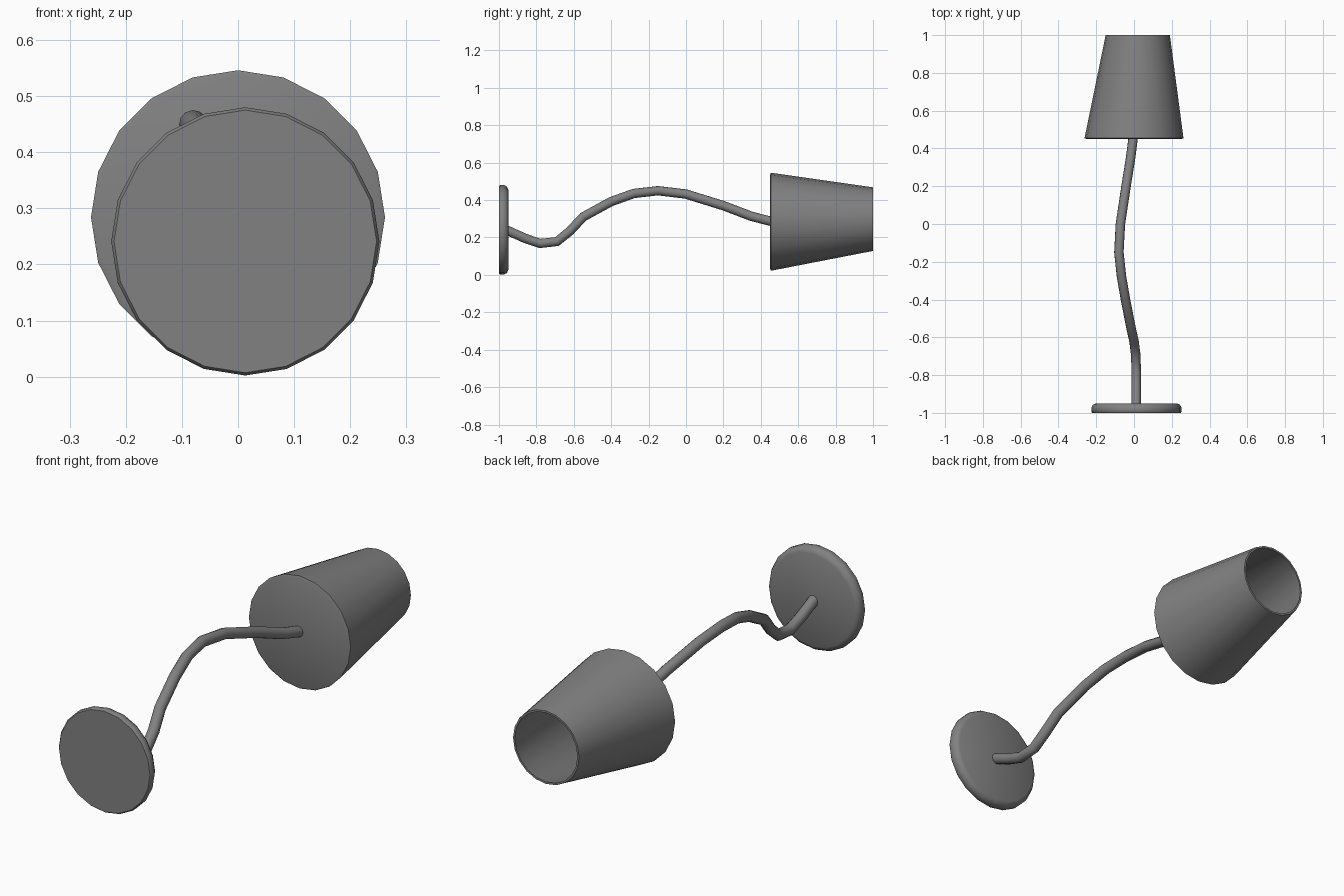
import bpy, bmesh, math

cube = bpy.data.objects.get("Cube")
if cube:
    bpy.data.objects.remove(cube, do_unlink=True)

grey = bpy.data.materials.new("mid_grey")
grey.use_nodes = True
COLOUR = (0.22, 0.22, 0.22, 1)
grey.diffuse_color = COLOUR
grey.node_tree.nodes["Principled BSDF"].inputs["Base Color"].default_value = COLOUR

SIDES = 20


def finish(obj):
    obj.data.materials.append(grey)
    bpy.ops.object.select_all(action="DESELECT")
    bpy.context.view_layer.objects.active = obj
    obj.select_set(True)
    bpy.ops.object.shade_smooth_by_angle(angle=math.radians(50))


def loft(name, sections):
    """Join round sections (y, radius, centre x, centre z) and cap both ends."""
    bm = bmesh.new()
    rings = []
    for y, r, cx, cz in sections:
        turn = [2 * math.pi * i / SIDES for i in range(SIDES)]
        rings.append([bm.verts.new((cx + r * math.cos(a), y, cz + r * math.sin(a))) for a in turn])
    for a, b in zip(rings, rings[1:]):
        for i in range(SIDES):
            j = (i + 1) % SIDES
            bm.faces.new((a[i], a[j], b[j], b[i]))
    bm.faces.new(rings[0])
    bm.faces.new(rings[-1])
    bmesh.ops.recalc_face_normals(bm, faces=bm.faces)
    mesh = bpy.data.meshes.new(name)
    bm.to_mesh(mesh)
    bm.free()
    obj = bpy.data.objects.new(name, mesh)
    bpy.context.collection.objects.link(obj)
    finish(obj)


# Round base plate with a softened inner edge
BX, BZ = 0.013, 0.241
loft("base", [(-1, 0.234, BX, BZ), (-0.994, 0.239, BX, BZ), (-0.972, 0.239, BX, BZ),
              (-0.957, 0.23, BX, BZ), (-0.95, 0.215, BX, BZ)])

# Hollow tapered shade, closed towards the stem and open at the narrow end
loft("shade", [(0.45, 0.252, 0, 0.284), (0.454, 0.262, 0, 0.284),
               (1, 0.17, 0.02, 0.298), (1, 0.161, 0.02, 0.298),
               (0.465, 0.25, 0, 0.284)])

# Bent stem swept along a path
PATH = [(0.012, -0.96, 0.24), (0.012, -0.86, 0.195), (0.012, -0.78, 0.168),
        (0.009, -0.69, 0.178), (0, -0.62, 0.235), (-0.016, -0.55, 0.31),
        (-0.045, -0.4, 0.392), (-0.066, -0.28, 0.435), (-0.08, -0.15, 0.45),
        (-0.072, 0, 0.432), (-0.042, 0.2, 0.37), (-0.018, 0.35, 0.313),
        (-0.004, 0.46, 0.285)]
curve = bpy.data.curves.new("stem_path", "CURVE")
curve.dimensions = "3D"
curve.bevel_depth = 0.025
curve.bevel_resolution = 4
curve.use_fill_caps = True
spline = curve.splines.new("POLY")
spline.points.add(len(PATH) - 1)
for point, co in zip(spline.points, PATH):
    point.co = (*co, 1)
stem = bpy.data.objects.new("stem", curve)
bpy.context.collection.objects.link(stem)
bpy.ops.object.select_all(action="DESELECT")
bpy.context.view_layer.objects.active = stem
stem.select_set(True)
bpy.ops.object.convert(target="MESH")
finish(bpy.context.object)
